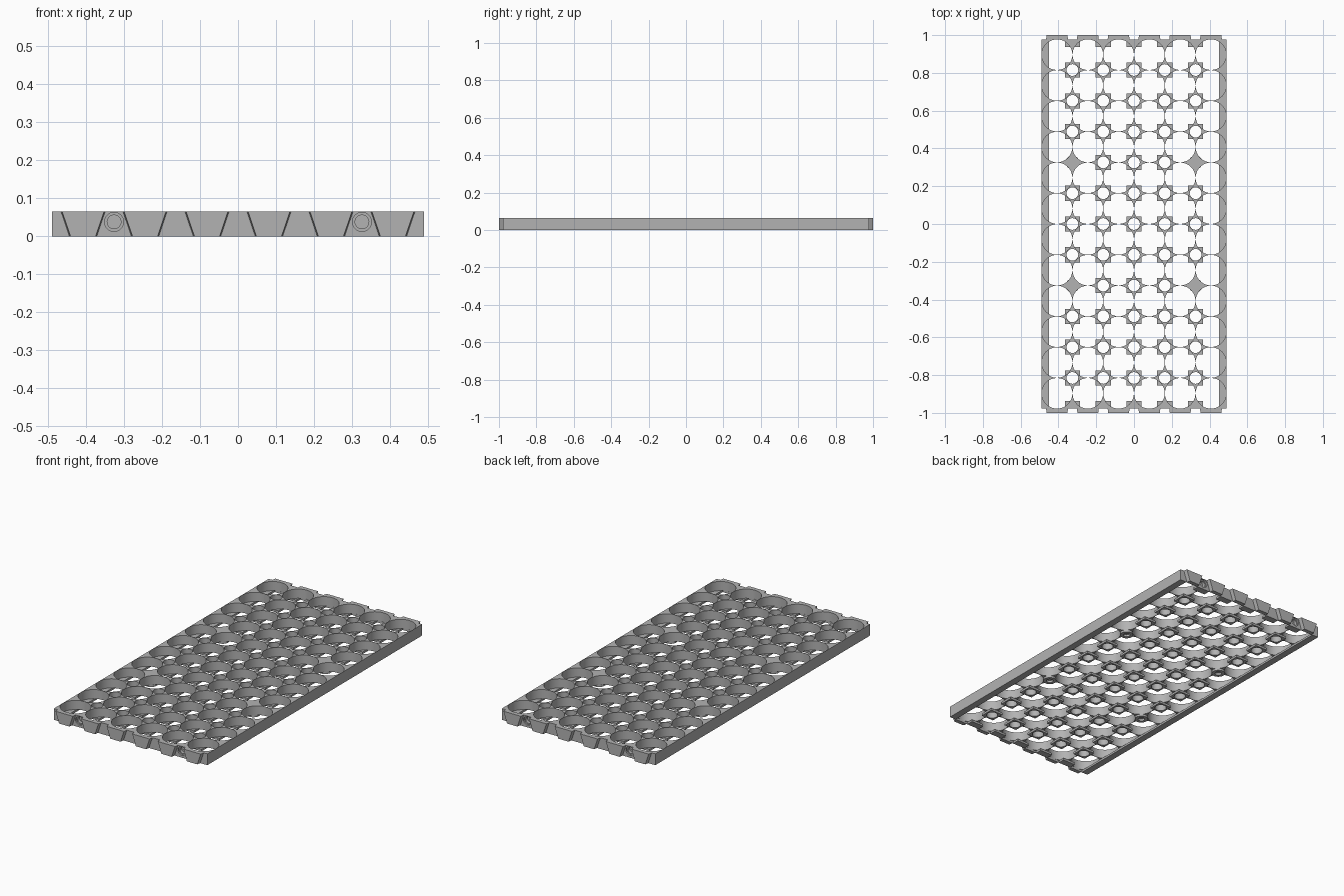
import bpy, bmesh, math
from mathutils import Matrix, Vector

if "Cube" in bpy.data.objects:
    bpy.data.objects.remove(bpy.data.objects["Cube"])

COLS, ROWS, PITCH = 6, 12, 0.163
HX, HY = COLS * PITCH / 2, ROWS * PITCH / 2
TOP, LIP, FOOT = 0.065, 0.012, 0.04
END = 1.0

grey = bpy.data.materials.new("mid_grey")
grey.use_nodes = True
grey.diffuse_color = (0.45, 0.45, 0.45, 1)
grey.node_tree.nodes["Principled BSDF"].inputs["Base Color"].default_value = grey.diffuse_color


def box(bm, lo, hi):
    lo, hi = Vector(lo), Vector(hi)
    m = Matrix.Translation((lo + hi) / 2) @ Matrix.Diagonal((*(hi - lo), 1))
    bmesh.ops.create_cube(bm, size=1, matrix=m)


def cylinder(bm, centre, radius, depth, segments=48, along_y=False):
    m = Matrix.Translation(centre)
    if along_y:
        m = m @ Matrix.Rotation(math.pi / 2, 4, "X")
    bmesh.ops.create_cone(bm, cap_ends=True, segments=segments, radius1=radius,
                          radius2=radius, depth=depth, matrix=m)


def finish(bm, name):
    mesh = bpy.data.meshes.new(name)
    bm.to_mesh(mesh)
    bm.free()
    mesh.materials.append(grey)
    obj = bpy.data.objects.new(name, mesh)
    bpy.context.collection.objects.link(obj)
    return obj


def activate(obj):
    bpy.ops.object.select_all(action="DESELECT")
    obj.select_set(True)
    bpy.context.view_layer.objects.active = obj


def cut(obj, bm):
    cutter = finish(bm, "cutter")
    cutter.hide_render = True
    mod = obj.modifiers.new("cut", "BOOLEAN")
    mod.operation, mod.solver, mod.object = "DIFFERENCE", "EXACT", cutter
    activate(obj)
    bpy.ops.object.modifier_apply(modifier=mod.name)
    bpy.data.objects.remove(cutter)


def smooth(obj):
    activate(obj)
    bpy.ops.object.shade_smooth_by_angle(angle=math.radians(30))


cells_x = [(i + 0.5) * PITCH - HX for i in range(COLS)]
cells_y = [(j + 0.5) * PITCH - HY for j in range(ROWS)]
nodes_x = [i * PITCH - HX for i in range(1, COLS)]
nodes_y = [j * PITCH - HY for j in range(1, ROWS)]
nodes = [(x, y) for x in nodes_x for y in nodes_y]
mounts = [(x, y) for x, y in nodes
          if abs(abs(x) - 2 * PITCH) < 0.01 and abs(abs(y) - 2 * PITCH) < 0.01]
vents = [n for n in nodes if n not in mounts]

# Cell block: slab with round sockets and vent holes between them
bm = bmesh.new()
box(bm, (-HX, -HY, LIP), (HX, HY, TOP))
block = finish(bm, "cell_block")
bm = bmesh.new()
for x in cells_x:
    for y in cells_y:
        cylinder(bm, (x, y, TOP / 2), PITCH / 2 - 0.0007, 0.2)
for x, y in vents:
    cylinder(bm, (x, y, TOP / 2), 0.031, 0.2, 24)
cut(block, bm)

# Stepped screw holes in both ends
for radius, depth in ((0.025, 0.01), (0.018, 0.028)):
    bm = bmesh.new()
    for x in (-2 * PITCH, 2 * PITCH):
        for y in (-HY, HY):
            cylinder(bm, (x, y, 0.038), radius, depth * 2, 32, along_y=True)
    cut(block, bm)
smooth(block)

# Square retaining feet under the vents, round ones under the mounts
bm = bmesh.new()
for x, y in vents:
    box(bm, (x - FOOT, y - FOOT, 0), (x + FOOT, y + FOOT, LIP))
for x, y in mounts:
    cylinder(bm, (x, y, LIP / 2), 0.036, LIP, 32)
feet = finish(bm, "retaining_feet")
bm = bmesh.new()
for x, y in vents:
    cylinder(bm, (x, y, 0), 0.031, 0.1, 24)
for x, y in mounts:
    cylinder(bm, (x, y, 0), 0.018, 0.1, 24)
cut(feet, bm)
smooth(feet)

# Long side rails, end half feet and thin end walls
bm = bmesh.new()
for s in (-1, 1):
    a, b = sorted((s * HX, s * (HX - FOOT)))
    box(bm, (a, -HY, 0), (b, HY, LIP))
    for x in nodes_x:
        a, b = sorted((s * HY, s * (HY - FOOT)))
        box(bm, (x - FOOT, a, 0), (x + FOOT, b, LIP))
    a, b = sorted((s * HY, s * (HY - 0.002)))
    box(bm, (FOOT - HX, a, 0), (HX - FOOT, b, LIP))
finish(bm, "bottom_rim")

# Tapered interlocking tabs on both ends
bm = bmesh.new()
for s in (-1, 1):
    for x in cells_x:
        rings = []
        for y, grow in ((HY, 0.003), (END, 0)):
            profile = ((-0.033, 0), (0.033, 0), (0.055, TOP), (-0.055, TOP))
            rings.append([bm.verts.new((x + px + math.copysign(grow, px), s * y, z))
                          for px, z in profile])
        inner, outer = rings
        bm.faces.new(inner)
        bm.faces.new(outer)
        for i in range(4):
            k = (i + 1) % 4
            bm.faces.new((inner[i], inner[k], outer[k], outer[i]))
bmesh.ops.recalc_face_normals(bm, faces=bm.faces)
finish(bm, "end_tabs")
